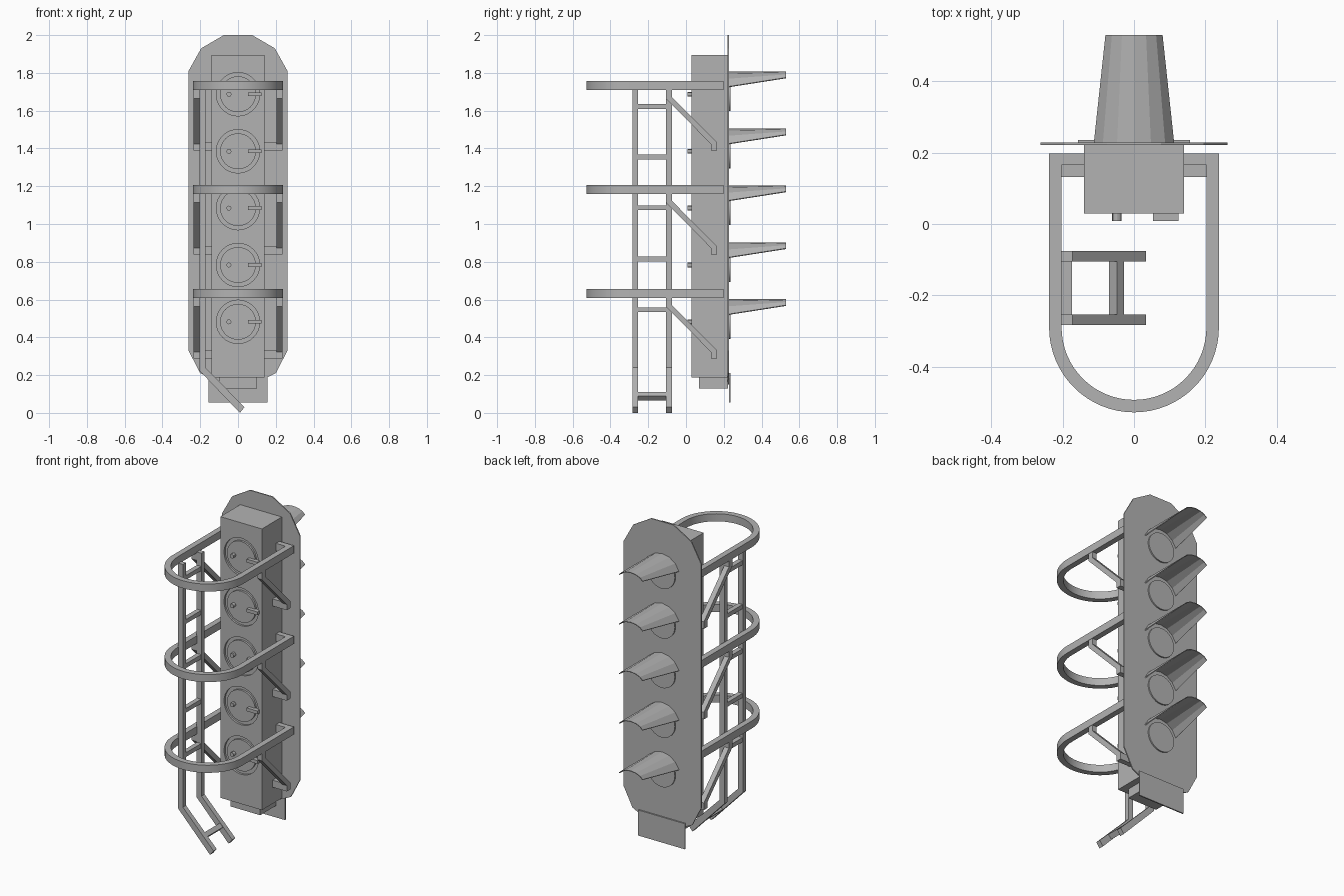
import bpy, bmesh, math

if "Cube" in bpy.data.objects:
    bpy.data.objects.remove(bpy.data.objects["Cube"])

grey = bpy.data.materials.new("signal grey")
grey.diffuse_color = (0.45, 0.45, 0.45, 1)
grey.use_nodes = True
grey.node_tree.nodes["Principled BSDF"].inputs["Base Color"].default_value = grey.diffuse_color

LAMPS = [1.687, 1.385, 1.084, 0.783, 0.482]
HOOPS = [1.733, 1.183, 0.632]


def finish(name, bm, smooth=False):
    bmesh.ops.recalc_face_normals(bm, faces=bm.faces)
    me = bpy.data.meshes.new(name)
    bm.to_mesh(me)
    bm.free()
    me.materials.append(grey)
    ob = bpy.data.objects.new(name, me)
    bpy.context.collection.objects.link(ob)
    if smooth:
        bpy.ops.object.select_all(action='DESELECT')
        ob.select_set(True)
        bpy.context.view_layer.objects.active = ob
        bpy.ops.object.shade_smooth_by_angle(angle=math.radians(30))
    return ob


def add_prism(bm, pts, axis, a, b):
    """Extrude a 2D outline along an axis from a to b."""
    place = {'x': lambda u, v, t: (t, u, v),
             'y': lambda u, v, t: (u, t, v),
             'z': lambda u, v, t: (u, v, t)}[axis]
    lo = [bm.verts.new(place(u, v, a)) for u, v in pts]
    hi = [bm.verts.new(place(u, v, b)) for u, v in pts]
    n = len(pts)
    bm.faces.new(lo)
    bm.faces.new(hi[::-1])
    for i in range(n):
        j = (i + 1) % n
        bm.faces.new((lo[i], hi[i], hi[j], lo[j]))


def prism(name, pts, axis, a, b, smooth=False):
    bm = bmesh.new()
    add_prism(bm, pts, axis, a, b)
    return finish(name, bm, smooth)


def rect(u0, u1, v0, v1):
    return [(u0, v0), (u1, v0), (u1, v1), (u0, v1)]


def circle(u, v, r, n=32, start=0, end=2 * math.pi, closed=True):
    k = n if closed else n - 1
    return [(u + r * math.cos(start + (end - start) * i / k),
             v + r * math.sin(start + (end - start) * i / k)) for i in range(n)]


# Main housing with a circular groove around each rear door
housing = prism("housing", rect(-0.14, 0.14, 0.187, 1.895), 'y', 0.03, 0.222)
bm = bmesh.new()
for z in LAMPS:
    loops = [[bm.verts.new((x, y, w)) for x, w in circle(0, z, r)]
             for r, y in ((0.095, 0.02), (0.115, 0.02), (0.115, 0.042), (0.095, 0.042))]
    for k in range(4):
        p, q = loops[k], loops[(k + 1) % 4]
        for i in range(32):
            j = (i + 1) % 32
            bm.faces.new((p[i], p[j], q[j], q[i]))
cutter = finish("groove_cutter", bm)
cutter.hide_render = True
mod = housing.modifiers.new("grooves", 'BOOLEAN')
mod.operation = 'DIFFERENCE'
mod.object = cutter
mod.solver = 'EXACT'
bpy.context.view_layer.objects.active = housing
bpy.ops.object.modifier_apply(modifier=mod.name)
bpy.data.objects.remove(cutter)

prism("lower_box", rect(-0.10, 0.10, 0.13, 0.19), 'y', 0.07, 0.222)

# Backing board with chamfered ends, and the blank plate below it
half = [(0.075, 2.0), (0.195, 1.93), (0.262, 1.81), (0.262, 0.33), (0.2, 0.21), (0.075, 0.15)]
prism("backing_board", half + [(-x, z) for x, z in reversed(half)], 'y', 0.221, 0.228)
prism("lower_plate", rect(-0.157, 0.157, 0.055, 0.21), 'y', 0.228, 0.236)

for z in LAMPS:
    # Door knob and handle
    prism("door_knob", circle(-0.048, z, 0.013, 12), 'y', 0.008, 0.035, True)
    prism("door_handle", rect(0.053, 0.125, z - 0.01, z + 0.01), 'y', 0.008, 0.035)
    # Lens
    prism("lens", circle(0, z, 0.09), 'y', 0.225, 0.236, True)
    # Tapered visor, flat along its crown
    bm = bmesh.new()
    arc = circle(0, 0, 0.12, 7, math.radians(20), math.radians(160), False)
    rows = []
    for y, sx, sz in ((0.226, 1, 1), (0.53, 0.71, 0.4)):
        for t in (0, 0.004):
            rows.append([bm.verts.new((x * sx * (1 - t / 0.12), y, z + 0.12 - t - (0.12 - w) * sz))
                         for x, w in arc])
    bo, bi, to, ti = rows
    for p, q in ((bo, to), (to, ti), (ti, bi), (bi, bo)):
        for i in range(6):
            bm.faces.new((p[i], p[i + 1], q[i + 1], q[i]))
    for i in (0, 6):
        bm.faces.new((bo[i], to[i], ti[i], bi[i]))
    finish("visor", bm)

for z in HOOPS:
    # Safety hoop with ends turned in to the housing
    outer = circle(0, -0.29, 0.238, 33, math.pi, 2 * math.pi, False)
    inner = circle(0, -0.29, 0.203, 33, 2 * math.pi, math.pi, False)
    outline = ([(-0.13, 0.198), (-0.238, 0.198)] + outer + [(0.238, 0.198), (0.13, 0.198),
               (0.13, 0.165), (0.203, 0.165)] + inner + [(-0.203, 0.165), (-0.13, 0.165)])
    prism("safety_hoop", outline, 'z', z - 0.023, z + 0.023, True)
    # Diagonal braces with feet
    brace = [(-0.107, z - 0.02), (-0.107, z - 0.068), (0.132, z - 0.31), (0.132, z - 0.345),
             (0.165, z - 0.345), (0.165, z - 0.302), (-0.075, z - 0.06), (-0.075, z - 0.02)]
    for s in (-1, 1):
        prism("hoop_brace", brace, 'x', s * 0.205, s * 0.236)
        prism("brace_foot", rect(0.132, 0.165, z - 0.345, z - 0.302), 'x', s * 0.13, s * 0.206)

# Ladder rails, bent inwards at the bottom
rail = [(-0.205, 1.715), (-0.172, 1.715), (-0.172, 0.24), (0.034, 0.03), (0.01, 0.0), (-0.205, 0.225)]
for y in (-0.283, -0.105):
    prism("ladder_rail", rail, 'y', y, y + 0.03)

# Ladder rungs
for z in (1.622, 1.355, 1.086, 0.815, 0.546):
    prism("ladder_rung", rect(-0.203, -0.174, z - 0.013, z + 0.013), 'y', -0.256, -0.102)
prism("bottom_rung", [(-0.07, 0.086), (-0.048, 0.11), (-0.028, 0.09), (-0.05, 0.066)], 'y', -0.256, -0.102)
